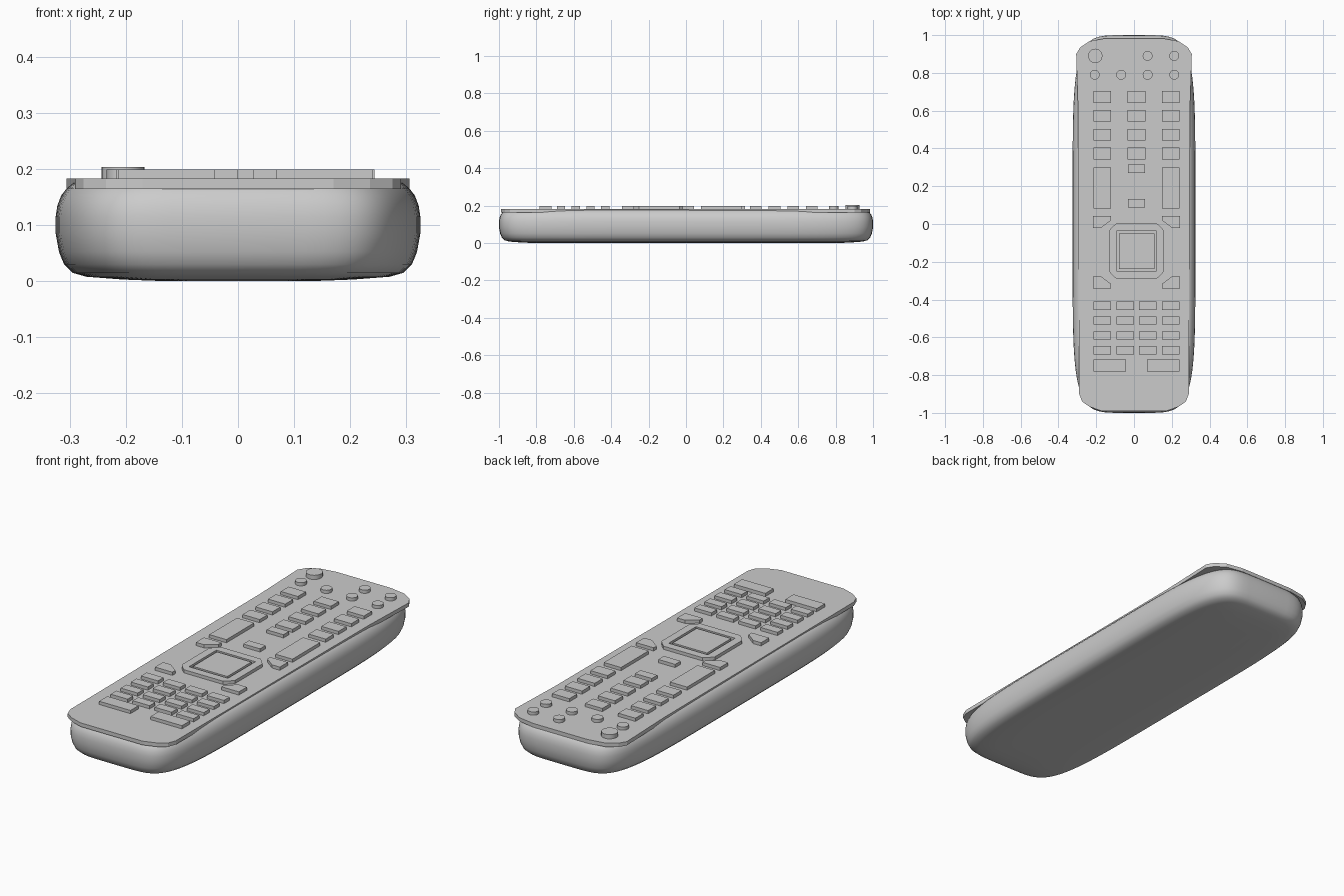
import bpy, bmesh, math

if "Cube" in bpy.data.objects:
    bpy.data.objects.remove(bpy.data.objects["Cube"])


def finish(name, bm, smooth=None):
    bmesh.ops.recalc_face_normals(bm, faces=bm.faces)
    me = bpy.data.meshes.new(name)
    bm.to_mesh(me)
    bm.free()
    ob = bpy.data.objects.new(name, me)
    bpy.context.collection.objects.link(ob)
    if smooth:
        bpy.ops.object.select_all(action='DESELECT')
        ob.select_set(True)
        bpy.context.view_layer.objects.active = ob
        bpy.ops.object.shade_smooth_by_angle(angle=math.radians(smooth))
    return ob


def loft(name, rings, smooth=None):
    """Skin a stack of equal-length point rings and cap both ends."""
    bm = bmesh.new()
    vs = [[bm.verts.new(p) for p in r] for r in rings]
    n = len(vs[0])
    for a, b in zip(vs, vs[1:]):
        for i in range(n):
            j = (i + 1) % n
            bm.faces.new((a[i], a[j], b[j], b[i]))
    bm.faces.new(vs[0][::-1])
    bm.faces.new(vs[-1])
    return finish(name, bm, smooth)


def prism(name, pts, z0, z1, smooth=None):
    return loft(name, [[(x, y, z) for x, y in pts] for z in (z0, z1)], smooth)


FACE, TOP = 0.178, 0.199      # button base and top heights
CX, PY = 0.0133, -0.143       # keypad centre line, direction pad centre


def rect_button(name, x, y, w, h):
    prism(name, [(x - w/2, y - h/2), (x + w/2, y - h/2),
                 (x + w/2, y + h/2), (x - w/2, y + h/2)], FACE, TOP)


def round_button(name, x, y, r, top):
    prism(name, [(x + r*math.cos(k*math.tau/20), y + r*math.sin(k*math.tau/20))
                 for k in range(20)], FACE, top, 40)


# Body: superellipse outline swept through a rounded side profile
def outline(inset, z, n=5.5, count=96):
    ring = []
    for k in range(count):
        t = math.tau * k / count
        c, s = math.cos(t), math.sin(t)
        ring.append(((0.325 - inset) * math.copysign(abs(c)**(2/n), c),
                     (1 - inset) * math.copysign(abs(s)**(2/n), s), z))
    return ring


profile = [(.20, .0), (.12, .003), (.055, .008), (.03, .015), (.015, .03),
           (.006, .052), (0, .085), (0, .115), (.003, .135), (.01, .153),
           (.02, .166), (.032, .176), (.055, .181)]
loft("body", [outline(i, z) for i, z in profile], 50)

# Face plate with clipped corners
half = [(.17, -.99), (.235, -.968), (.275, -.94), (.29, -.9), (.291, -.6), (.296, .6),
        (.306, .9), (.285, .935), (.235, .968), (.15, .983)]
prism("face_plate", half + [(-x, y) for x, y in reversed(half)], .164, .183)

# Round buttons along the top
round_button("power_button", -.205, .89, .038, .204)
for x, y in [(.072, .89), (.213, .89), (-.208, .79), (-.068, .79), (.072, .79), (.213, .79)]:
    round_button("round_button", x, y, .026, TOP)

# Upper three-column keypad
COLS = (CX - .181, CX, CX + .181)
for y in (.672, .573, .473, .373):
    for x in COLS:
        rect_button("upper_key", x, y, .094, .062)

# Rockers and the small keys between them
for x in (COLS[0], COLS[2]):
    rect_button("rocker", x, .19, .094, .217)
for y in (.293, .11):
    rect_button("small_key", CX, y, .092, .044)

# Direction pad: centre square, four trapezoid keys and clipped corner keys
rect_button("pad_centre", CX, PY, .188, .188)
trap = [(-.107, .146), (-.128, .128), (-.107, .107), (.107, .107), (.128, .128), (.107, .146)]
for k in range(4):
    c, s = round(math.cos(k*math.pi/2)), round(math.sin(k*math.pi/2))
    prism("direction_key", [(CX + c*x - s*y, PY + s*x + c*y) for x, y in trap], FACE, TOP)
corner = [(.230, .188), (.230, .125), (.187, .125), (.134, .165), (.134, .188)]
for sx in (-1, 1):
    for sy in (-1, 1):
        prism("corner_key", [(CX + sx*x, PY - .010 + .008*(sy > 0) + sy*y)
                             for x, y in corner][::sx*sy], FACE, TOP)

# Lower four-column keypad and two wide keys
for y in (-.432, -.511, -.59, -.669):
    for i in range(4):
        rect_button("number_key", CX + (i - 1.5) * .1207, y, .093, .044)
for sx in (-1, 1):
    rect_button("wide_key", CX + sx*.141, -.75, .172, .064)
